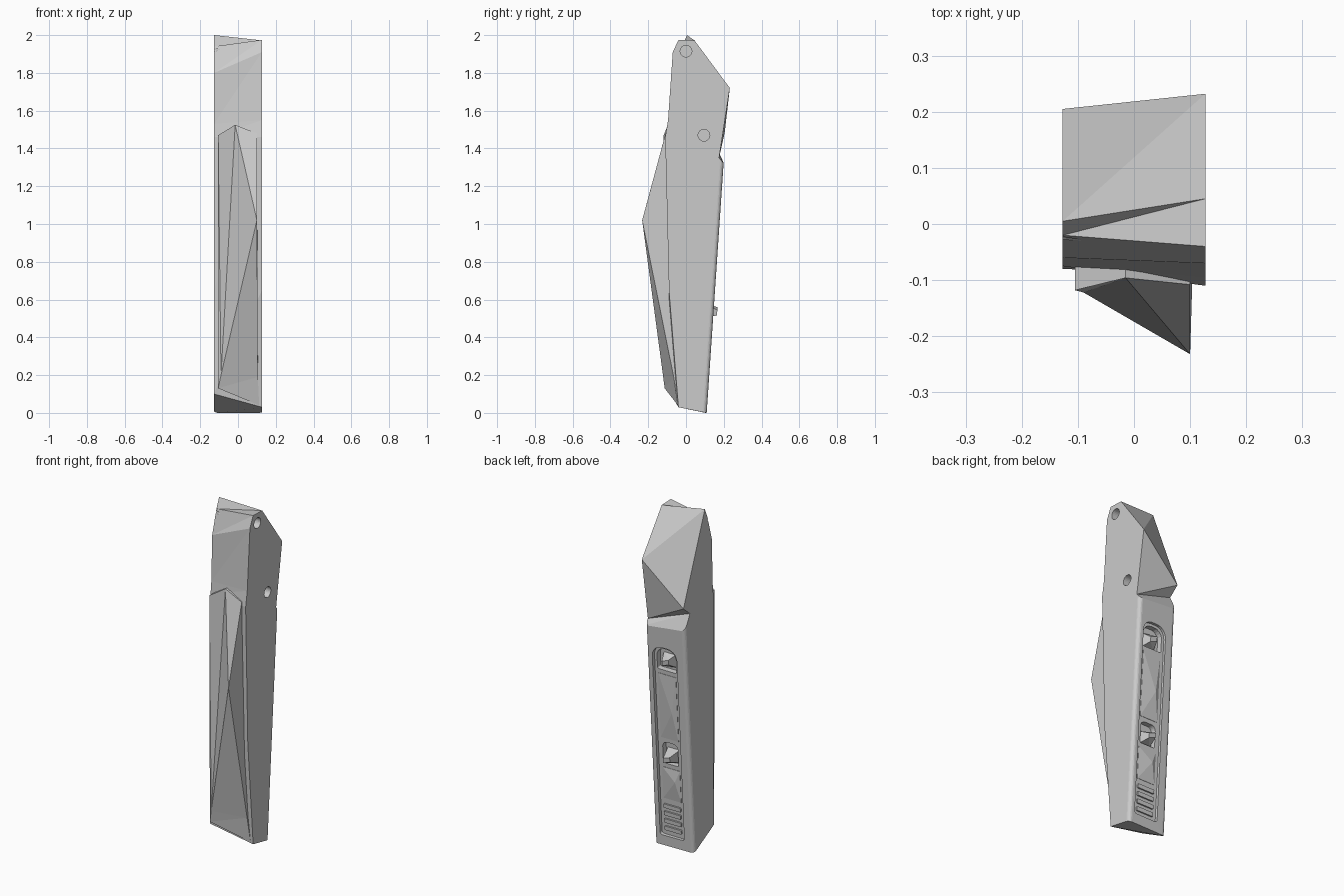
import bpy, bmesh, math
from mathutils import Matrix, Vector

cube = bpy.data.objects.get("Cube")
if cube:
    bpy.data.objects.remove(cube)

grey = bpy.data.materials.new("plain grey")
grey.use_nodes = True
grey.diffuse_color = (0.6, 0.6, 0.6, 1)
grey.node_tree.nodes["Principled BSDF"].inputs["Base Color"].default_value = (0.6, 0.6, 0.6, 1)

HALF = 0.127
# Frame lying on the leaning back face: x across, y outward, z up the slab
BACK = Matrix.Translation((0, 0.108, 0)) @ Matrix.Rotation(-0.066, 4, 'X')


def finish(name, bm):
    bmesh.ops.recalc_face_normals(bm, faces=bm.faces)
    mesh = bpy.data.meshes.new(name)
    bm.to_mesh(mesh)
    bm.free()
    mesh.materials.append(grey)
    ob = bpy.data.objects.new(name, mesh)
    bpy.context.collection.objects.link(ob)
    return ob


def prism(name, outline, y0, y1, matrix=BACK):
    """Outline in x, z pushed from depth y0 to y1."""
    bm = bmesh.new()
    face = bm.faces.new([bm.verts.new((x, y0, z)) for x, z in outline])
    top = bmesh.ops.extrude_face_region(bm, geom=[face])["geom"]
    for v in top:
        if isinstance(v, bmesh.types.BMVert):
            v.co.y = y1
    bm.transform(matrix)
    return finish(name, bm)


def rounded(x, z, w, h, r, r_low=None, steps=5):
    """Rounded rectangle, w and h are half sizes."""
    pts = []
    r_low = r if r_low is None else r_low
    for k, (sx, sz) in enumerate([(1, 1), (-1, 1), (-1, -1), (1, -1)]):
        rad = r if sz > 0 else r_low
        for i in range(steps + 1):
            a = math.pi / 2 * (k + i / steps)
            pts.append((x + sx * (w - rad) + rad * math.cos(a),
                        z + sz * (h - rad) + rad * math.sin(a)))
    return pts


def cylinder(name, x, y, z, r, depth, r2=None):
    bm = bmesh.new()
    bmesh.ops.create_cone(bm, cap_ends=True, segments=24, radius1=r,
                          radius2=r if r2 is None else r2, depth=depth)
    bm.transform(Matrix.Translation((x, y, z)) @ Matrix.Rotation(math.pi / 2, 4, 'Y'))
    return finish(name, bm)


def hull(name, points, matrix=BACK):
    bm = bmesh.new()
    for p in points:
        bm.verts.new(p)
    bmesh.ops.convex_hull(bm, input=bm.verts)
    bm.transform(matrix)
    return finish(name, bm)


def cut(target, cutter):
    cutter.hide_render = True
    mod = target.modifiers.new("cut", 'BOOLEAN')
    mod.operation = 'DIFFERENCE'
    mod.solver = 'EXACT'
    mod.object = cutter
    bpy.context.view_layer.objects.active = target
    bpy.ops.object.modifier_apply(modifier=mod.name)
    bpy.data.objects.remove(cutter)


# Slab body: matching left and right side outlines (y, z) joined by facets
left = [(.11, 0), (.2, 1.32), (.175, 1.35), (.232, 1.72), (.045, 1.972), (-.04, 1.975),
        (-.07, 1.91), (-.095, 1.55), (-.11, 1.46), (-.09, .65), (-.04, .03)]
right = [(.105, 0), (.19, 1.345), (.145, 1.435), (.205, 1.485), (.005, 2.0), (-.02, 1.94),
         (-.06, 1.8), (-.068, 1.53), (-.075, 1.46), (-.075, .65), (-.08, .1)]
bm = bmesh.new()
lv = [bm.verts.new((HALF, y, z)) for y, z in left]
rv = [bm.verts.new((-HALF, y, z)) for y, z in right]
bm.faces.new(lv)
bm.faces.new(rv[::-1])
n = len(lv)
for i in range(n):
    j = (i + 1) % n
    if i == 0:
        bm.faces.new((lv[i], lv[j], rv[j], rv[i]))
    else:
        bm.faces.new((lv[i], lv[j], rv[j]))
        bm.faces.new((lv[i], rv[j], rv[i]))
bmesh.ops.recalc_face_normals(bm, faces=bm.faces)
long_edges = [bm.edges.get((s[0], s[1])) for s in (lv, rv)]
bmesh.ops.bevel(bm, geom=long_edges, offset=0.022, segments=5, profile=0.5, affect='EDGES')
body = finish("slab_body", bm)

# Pin holes in the left side, and a split near the top right corner
for y, z in [(0, 1.915), (.095, 1.47)]:
    cut(body, cylinder("pin_hole", HALF, y, z, .031, .12))
cut(body, cylinder("corner_split", -.105, -.035, 1.925, .016, .07, 0.002))

# Long recess in the back with two deeper pockets
CX = 0.012
cut(body, prism("recess", rounded(CX, .635, .078, .575, .06, .015), -.018, .06))
cut(body, prism("upper_pocket", rounded(CX, 1.13, .062, .065, .05, .01), -.05, .06))
cut(body, prism("lower_pocket", rounded(CX, .56, .05, .065, .03, .01), -.05, .06))

# Raised inner panels of the recess, faceted
for name, z0, z1, ridge in [("upper_panel", .65, 1.04, .82), ("lower_panel", .28, .47, .40)]:
    hull(name, [(CX + sx * .058, -.03, z) for sx in (-1, 1) for z in (z0, z1)]
         + [(CX + sx * .058, -.016, z) for sx in (-1, 1) for z in (z0, z1)]
         + [(CX - .03, -.004, ridge)])

# Cross slats at the foot of the recess
for i in range(4):
    prism("foot_slat", rounded(CX, .1 + .045 * i, .055, .012, .004, steps=2), -.03, -.009)

# Faceted catches sitting in the pockets
for name, z, out in [("upper_catch", 1.12, -.004), ("lower_catch", .54, .022)]:
    hull(name, [(CX + sx * .04, -.055, z + sz * .04) for sx in (-1, 1) for sz in (-1, 1)]
         + [(CX + sx * .022, out, z + sz * .014 - sx * .008) for sx in (-1, 1) for sz in (-1, 1)])

# Faceted front blade rising to one sharp point
P = dict(a=(-.105, -.118, 1.47), b=(-.015, -.096, 1.525), c=(.1, -.232, 1.02),
         d=(-.09, -.122, .2), e=(-.105, -.113, .13), f=(.105, -.065, .19),
         g=(.112, -.043, .04), h=(.1, -.108, 1.48))
bm = bmesh.new()
V = {k: bm.verts.new(p) for k, p in P.items()}
front = [bm.faces.new([V[k] for k in t])
         for t in ("abd", "bcd", "bhc", "aed", "dcf", "def", "egf", "chf")
         if len(set(t)) == 3]
for item in bmesh.ops.extrude_face_region(bm, geom=front, use_keep_orig=True)["geom"]:
    if isinstance(item, bmesh.types.BMVert):
        item.co.y = 0
        item.co.z = max(item.co.z, .07)
finish("front_blade", bm)
